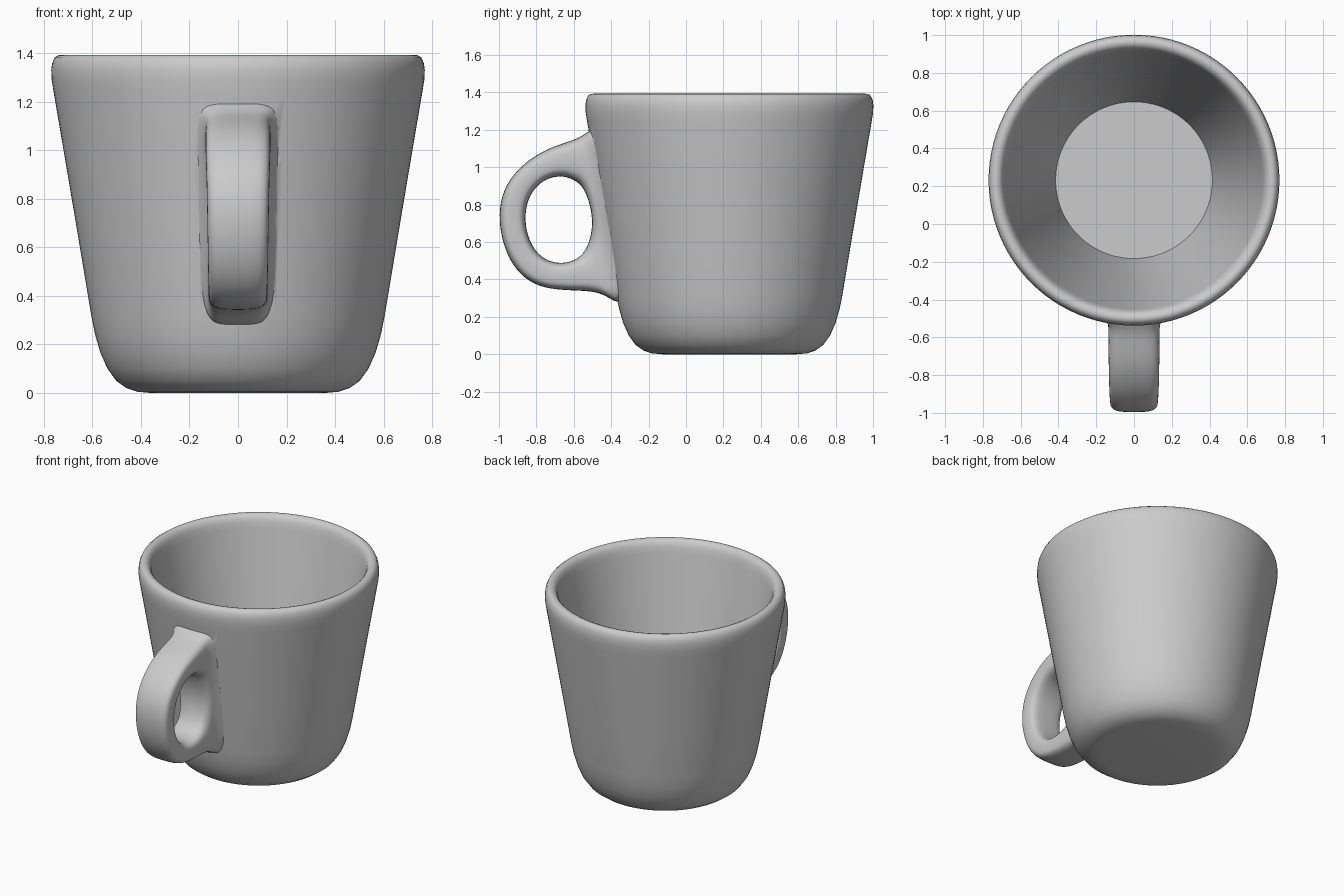
import bpy, bmesh, math

if "Cube" in bpy.data.objects:
    bpy.data.objects.remove(bpy.data.objects["Cube"])

CENTRE_Y = 0.232


def make_object(name, bm):
    bmesh.ops.recalc_face_normals(bm, faces=bm.faces)
    mesh = bpy.data.meshes.new(name)
    bm.to_mesh(mesh)
    bm.free()
    obj = bpy.data.objects.new(name, mesh)
    bpy.context.collection.objects.link(obj)
    return obj


def bridge(bm, a, b):
    n = len(a)
    for k in range(n):
        bm.faces.new((a[k], a[(k + 1) % n], b[(k + 1) % n], b[k]))


def apply_modifier(obj, modifier):
    bpy.ops.object.select_all(action='DESELECT')
    bpy.context.view_layer.objects.active = obj
    obj.select_set(True)
    bpy.ops.object.modifier_apply(modifier=modifier.name)


# Cup: outer wall, rounded rim, inner wall and thin floor as one lathe profile
profile = [(0.36, 0.0), (0.415, 0.005), (0.46, 0.02), (0.502, 0.05),
           (0.538, 0.10), (0.567, 0.165), (0.589, 0.24), (0.605, 0.32),
           (0.66, 0.65), (0.714, 0.97), (0.76, 1.24), (0.768, 1.29),
           (0.77, 1.33), (0.766, 1.36), (0.756, 1.382), (0.742, 1.392),
           (0.727, 1.393), (0.711, 1.387), (0.698, 1.372), (0.688, 1.348),
           (0.680, 1.31), (0.664, 1.23), (0.642, 1.12), (0.588, 0.85),
           (0.522, 0.52), (0.480, 0.31), (0.415, 0.012)]
SEGMENTS = 96
bm = bmesh.new()
rings = []
for r, z in profile:
    rings.append([bm.verts.new((r * math.cos(2 * math.pi * k / SEGMENTS),
                                CENTRE_Y + r * math.sin(2 * math.pi * k / SEGMENTS), z))
                  for k in range(SEGMENTS)])
for a, b in zip(rings, rings[1:]):
    bridge(bm, a, b)
bm.faces.new(rings[0])
bm.faces.new(rings[-1])
cup = make_object("mug", bm)

# Handle stations: outer y, outer z, inner y, inner z, half width
stations = [(-0.47, 1.24, -0.55, 0.89, 0.138), (-0.55, 1.165, -0.585, 0.925, 0.137),
            (-0.63, 1.137, -0.65, 0.955, 0.136), (-0.77, 1.09, -0.735, 0.945, 0.135),
            (-0.90, 0.995, -0.80, 0.90, 0.133), (-0.98, 0.88, -0.845, 0.83, 0.13),
            (-1.003, 0.75, -0.862, 0.74, 0.128), (-0.987, 0.61, -0.85, 0.64, 0.126),
            (-0.932, 0.475, -0.81, 0.555, 0.124), (-0.84, 0.383, -0.75, 0.503, 0.123),
            (-0.73, 0.347, -0.68, 0.485, 0.123), (-0.59, 0.34, -0.61, 0.495, 0.123),
            (-0.43, 0.334, -0.555, 0.53, 0.124), (-0.33, 0.22, -0.52, 0.59, 0.125),
            (-0.33, 0.55, -0.50, 0.68, 0.128), (-0.40, 0.85, -0.505, 0.76, 0.13),
            (-0.44, 1.05, -0.525, 0.835, 0.134)]


def rounded(v):
    return math.copysign(abs(v) ** 0.56, v) if abs(v) > 1e-6 else 0.0


bm = bmesh.new()
loops = []
for oy, oz, iy, iz, w in stations:
    loop = []
    for k in range(20):
        a = 2 * math.pi * k / 20
        t = rounded(math.cos(a)) / 2
        loop.append(bm.verts.new((w * rounded(math.sin(a)),
                                  (oy + iy) / 2 + (oy - iy) * t,
                                  (oz + iz) / 2 + (oz - iz) * t)))
    loops.append(loop)
for k, loop in enumerate(loops):
    bridge(bm, loop, loops[(k + 1) % len(loops)])
handle = make_object("handle", bm)
sub = handle.modifiers.new("smooth", 'SUBSURF')
sub.levels = sub.render_levels = 2
apply_modifier(handle, sub)

# Flare the handle sideways where it meets the cup, as a soft fillet
for v in handle.data.vertices:
    wall = 0.605 + 0.17 * (v.co.z - 0.32)
    gap = math.hypot(v.co.x, v.co.y - CENTRE_Y) - wall
    near = min(max((0.06 - gap) / 0.06, 0), 1.2)
    v.co.x *= 1 + 0.2 * near ** 2

# Join the handle to the cup wall
union = cup.modifiers.new("join_handle", 'BOOLEAN')
union.operation = 'UNION'
union.solver = 'EXACT'
union.object = handle
apply_modifier(cup, union)
bpy.data.objects.remove(handle)
bpy.ops.object.shade_smooth_by_angle(angle=math.radians(50))
